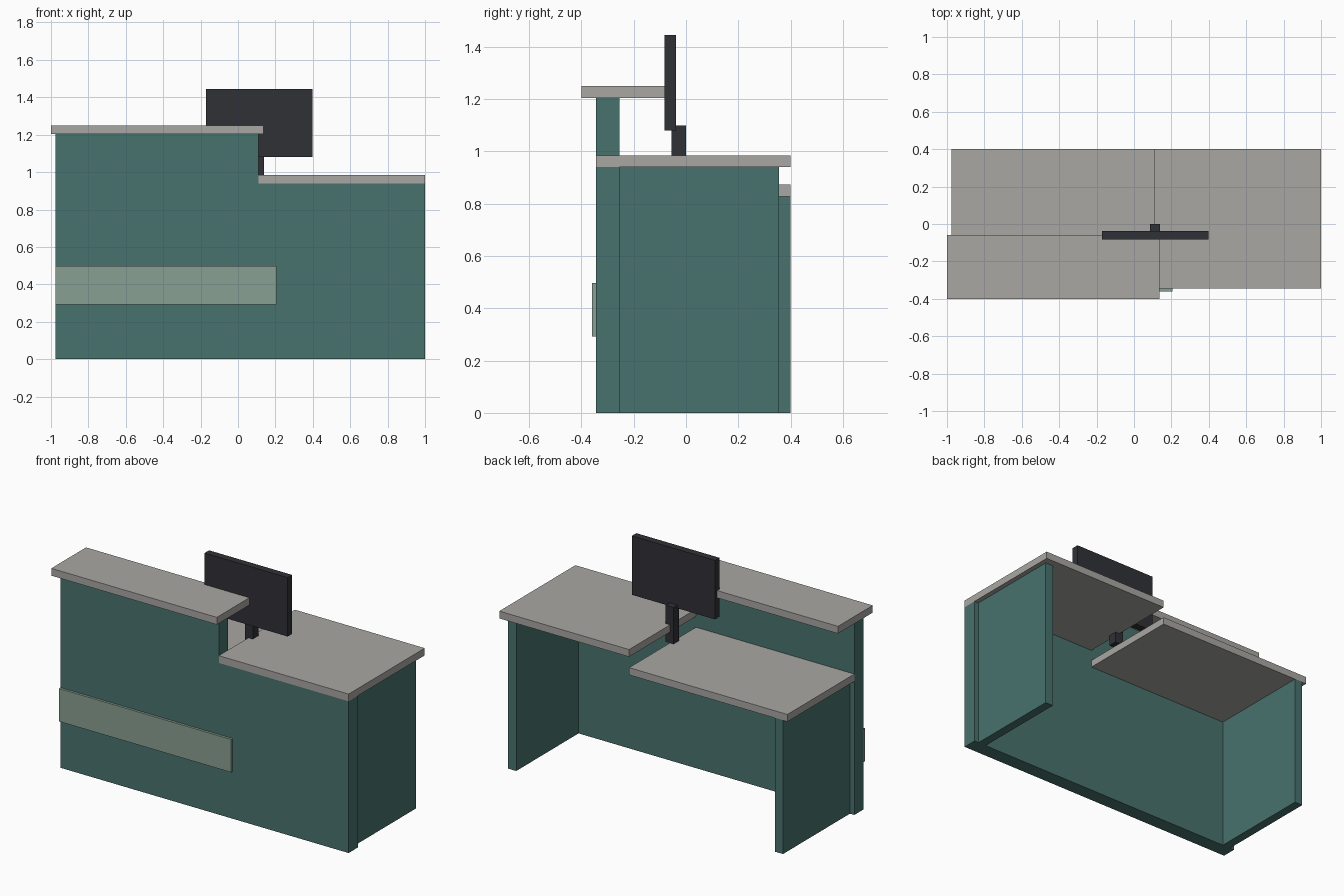
import bpy, bmesh

if "Cube" in bpy.data.objects:
    bpy.data.objects.remove(bpy.data.objects["Cube"])


def material(name, rgb):
    m = bpy.data.materials.new(name)
    m.diffuse_color = (*rgb, 1)
    m.use_nodes = True
    m.node_tree.nodes["Principled BSDF"].inputs["Base Color"].default_value = m.diffuse_color
    return m


TEAL = material("teal", (0.065, 0.17, 0.155))
SAGE = material("sage", (0.25, 0.35, 0.29))
STONE = material("stone", (0.40, 0.39, 0.37))
DARK = material("dark", (0.03, 0.031, 0.037))


def extrude_y(name, profile, y0, y1, mat):
    """Solid from an x-z outline, extruded from y0 to y1."""
    bm = bmesh.new()
    face = bm.faces.new([bm.verts.new((x, y0, z)) for x, z in profile])
    new = bmesh.ops.extrude_face_region(bm, geom=[face])["geom"]
    verts = [g for g in new if isinstance(g, bmesh.types.BMVert)]
    bmesh.ops.translate(bm, verts=verts, vec=(0, y1 - y0, 0))
    bmesh.ops.recalc_face_normals(bm, faces=bm.faces)
    mesh = bpy.data.meshes.new(name)
    bm.to_mesh(mesh)
    bm.free()
    mesh.materials.append(mat)
    ob = bpy.data.objects.new(name, mesh)
    bpy.context.collection.objects.link(ob)
    return ob


def box(name, x, y, z, mat):
    outline = [(x[0], z[0]), (x[1], z[0]), (x[1], z[1]), (x[0], z[1])]
    return extrude_y(name, outline, y[0], y[1], mat)


# Stepped front panel and its decorative band
extrude_y("front_panel", [(-0.975, 0), (1, 0), (1, 0.94), (0.11, 0.94),
                          (0.11, 1.205), (-0.975, 1.205)], -0.345, -0.255, TEAL)
box("front_band", (-0.975, 0.205), (-0.36, -0.345), (0.293, 0.497), SAGE)

# Side panels, set in slightly from the ends
box("left_side_panel", (-0.945, -0.89), (-0.255, 0.40), (0, 0.83), TEAL)
box("right_side_panel", (0.915, 0.97), (-0.255, 0.355), (0, 0.94), TEAL)

# Counter tops at three heights
box("high_counter", (-1, 0.135), (-0.40, -0.06), (1.205, 1.25), STONE)
box("right_worktop", (0.11, 1), (-0.345, 0.40), (0.94, 0.985), STONE)
box("left_worktop", (-0.975, 0.11), (-0.255, 0.40), (0.828, 0.873), STONE)

# Monitor
box("monitor_stand", (0.085, 0.14), (-0.055, 0), (0.873, 1.10), DARK)
box("monitor_screen", (-0.172, 0.398), (-0.082, -0.038), (1.08, 1.445), DARK)
